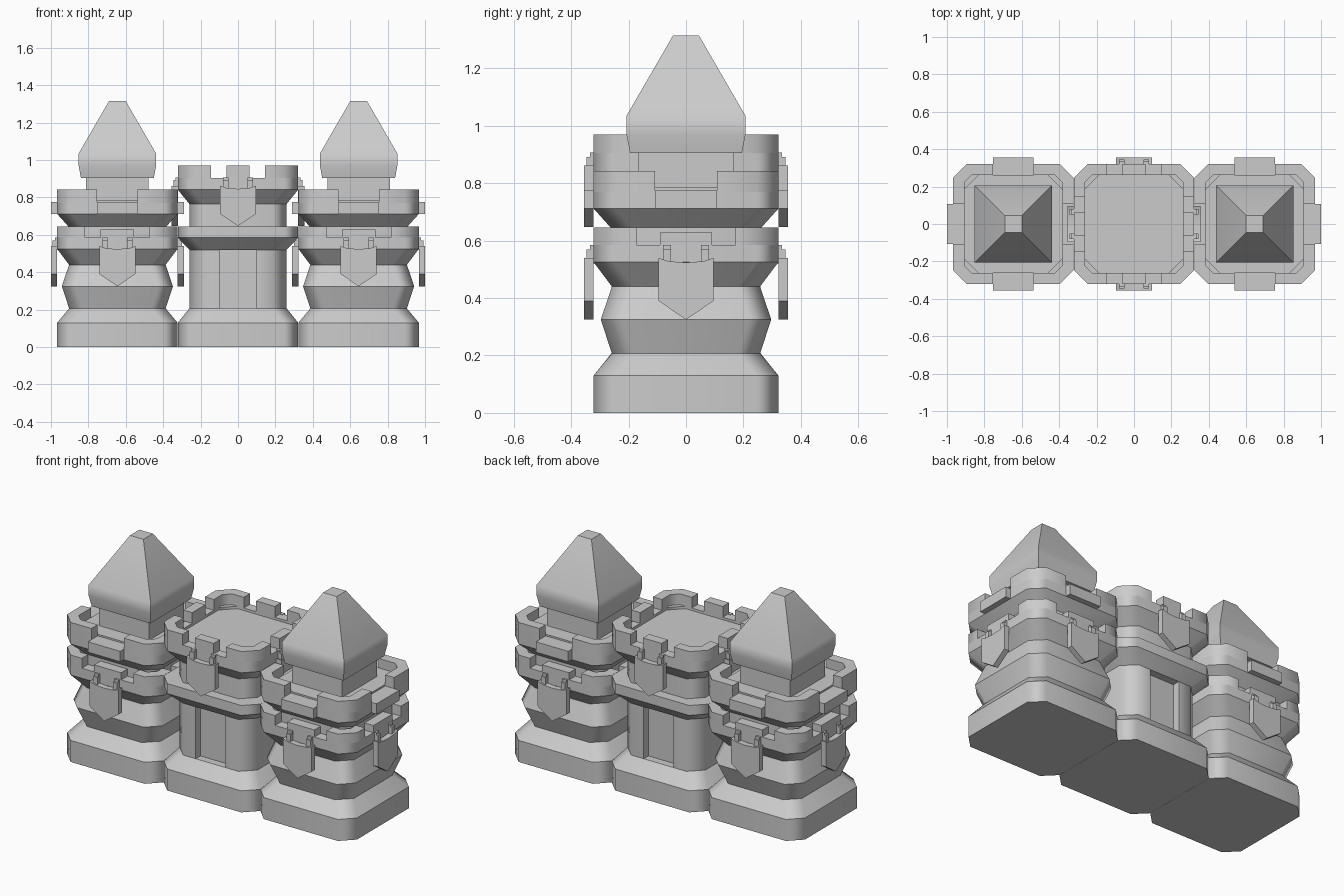
import bpy, bmesh, math
from mathutils import Matrix, Vector

cube = bpy.data.objects.get("Cube")
if cube:
    bpy.data.objects.remove(cube, do_unlink=True)

stone = bpy.data.materials.new("grey stone")
stone.use_nodes = True
GREY = (0.6, 0.6, 0.6, 1)
stone.diffuse_color = GREY
stone.node_tree.nodes["Principled BSDF"].inputs["Base Color"].default_value = GREY

OUT, IN, CUT = 0.322, 0.262, 0.075   # parapet half widths and corner cut
QUARTERS = [Matrix.Rotation(k * math.pi / 2, 4, 'Z') for k in range(4)]


def finish(name, bm, x):
    """Turn a bmesh into a stone object, rounding only the cut corners."""
    bmesh.ops.recalc_face_normals(bm, faces=bm.faces)
    for f in bm.faces:
        f.smooth = True
    for e in bm.edges:
        angle = math.degrees(e.calc_face_angle(math.pi))
        level = abs(e.verts[0].co.z - e.verts[1].co.z) < 0.001
        e.smooth = angle < (33 if level else 50)
    mesh = bpy.data.meshes.new(name)
    bm.to_mesh(mesh)
    bm.free()
    mesh.materials.append(stone)
    obj = bpy.data.objects.new(name, mesh)
    obj.location.x = x
    bpy.context.collection.objects.link(obj)
    mod = obj.modifiers.new("weighted normals", 'WEIGHTED_NORMAL')
    mod.keep_sharp = True


def plan(h, c):
    """Square with cut corners, or a plain square when c is zero."""
    corner = [(h, h - c), (h - c, h)] if c else [(h, h)]
    return [(q @ Vector((x, y, 0))).to_2d() for q in QUARTERS for x, y in corner]


def stack(name, rings, x, c=CUT):
    """Skin cut-corner rings given as (half width, height)."""
    bm = bmesh.new()
    loops = [[bm.verts.new((*p, z)) for p in plan(h, c)] for h, z in rings]
    n = len(loops[0])
    for a, b in zip(loops, loops[1:]):
        for i in range(n):
            j = (i + 1) % n
            bm.faces.new((a[i], a[j], b[j], b[i]))
    bm.faces.new(loops[0])
    bm.faces.new(loops[-1])
    finish(name, bm, x)


def prism(bm, pts, lo, hi, turn=None, upright=False):
    """Extrude an outline along z, or along -y when upright."""
    def at(p, d):
        return (p[0], -d, p[1]) if upright else (p[0], p[1], d)
    a = [bm.verts.new(at(p, lo)) for p in pts]
    b = [bm.verts.new(at(p, hi)) for p in pts]
    n = len(pts)
    for i in range(n):
        j = (i + 1) % n
        bm.faces.new((a[i], a[j], b[j], b[i]))
    bm.faces.new(a)
    bm.faces.new(b)
    if turn:
        bmesh.ops.transform(bm, matrix=turn, verts=a + b)


def rect(x0, x1, y0, y1):
    return [(x0, y0), (x1, y0), (x1, y1), (x0, y1)]


def parapet(name, x, gap, lo, hi, merlon=None, merlon_top=0):
    """Four corner walls, with an optional merlon in each gap."""
    ci = CUT - 0.586 * (OUT - IN)
    outline = [(OUT, gap), (OUT, OUT - CUT), (OUT - CUT, OUT), (gap, OUT),
               (gap, IN), (IN - ci, IN), (IN, IN - ci), (IN, gap)]
    bm = bmesh.new()
    for q in QUARTERS:
        prism(bm, outline, lo, hi, q)
        if merlon:
            prism(bm, rect(-merlon, merlon, -OUT, -IN), lo, merlon_top, q)
    finish(name, bm, x)


def shields(name, x, top):
    """A pointed shield with two hanging hooks on each side."""
    half = [(0.096, top), (0.06, top - 0.012), (0, top - 0.016)]
    low = [(-0.096, top - 0.15), (0, top - 0.215), (0.096, top - 0.15)]
    outline = half + [(-a, z) for a, z in half[1::-1]] + low
    bm = bmesh.new()
    for q in QUARTERS:
        prism(bm, outline, 0.322, 0.356, q, True)
        for s in (-1, 1):
            hook = rect(s * 0.066 - 0.014, s * 0.066 + 0.014, top - 0.02, top + 0.03)
            prism(bm, hook, 0.31, 0.346, q, True)
            peg = rect(s * 0.066 - 0.014, s * 0.066 + 0.014, top + 0.03, top + 0.045)
            prism(bm, peg, 0.31, 0.334, q, True)
    finish(name, bm, x)


# Two side towers with pointed roofs
for side, x in (("right", -0.645), ("left", 0.645)):
    stack(side + "_tower_body",
          [(OUT, 0), (OUT, 0.13), (0.258, 0.207), (0.297, 0.325), (0.258, 0.44),
           (OUT, 0.525), (OUT, 0.585), (IN, 0.585), (IN, 0.645),
           (OUT, 0.712), (OUT, 0.77), (IN, 0.77), (IN, 0.785)], x)
    parapet(side + "_lower_parapet", x, 0.172, 0.585, 0.645, 0.09, 0.628)
    parapet(side + "_upper_parapet", x, 0.108, 0.77, 0.842)
    bm = bmesh.new()
    for q in QUARTERS:
        prism(bm, rect(-0.108, 0.108, -0.356, -0.235), 0.712, 0.775, q)
    finish(side + "_gap_blocks", bm, x)
    stack(side + "_roof_neck", [(0.167, 0.78), (0.167, 0.91)], x, 0)
    stack(side + "_roof", [(0.195, 0.905), (0.207, 0.97), (0.207, 1.035),
                           (0.045, 1.315)], x, 0)
    shields(side + "_shields", x, 0.54)

# Middle gatehouse: base, recessed door walls and upper storey
stack("gatehouse_base", [(OUT, 0), (OUT, 0.13), (0.26, 0.207)], 0)
bm = bmesh.new()
W, D, R = 0.26, 0.1, 0.215
quarter = [(W, W - CUT), (W - CUT, W), (D, W), (D, R)]
right = [(a, -b) for a, b in quarter[::-1]] + quarter
prism(bm, right + [(-a, -b) for a, b in right], 0.2, 0.525)
finish("gatehouse_door_walls", bm, 0)
stack("gatehouse_top", [(W, 0.52), (OUT, 0.585), (OUT, 0.645), (W, 0.645),
                        (W, 0.765), (OUT, 0.842), (OUT, 0.905), (IN, 0.905),
                        (IN, 0.89)], 0)
parapet("gatehouse_parapet", 0, 0.145, 0.905, 0.97, 0.062, 0.97)
shields("gatehouse_shields", 0, 0.862)
